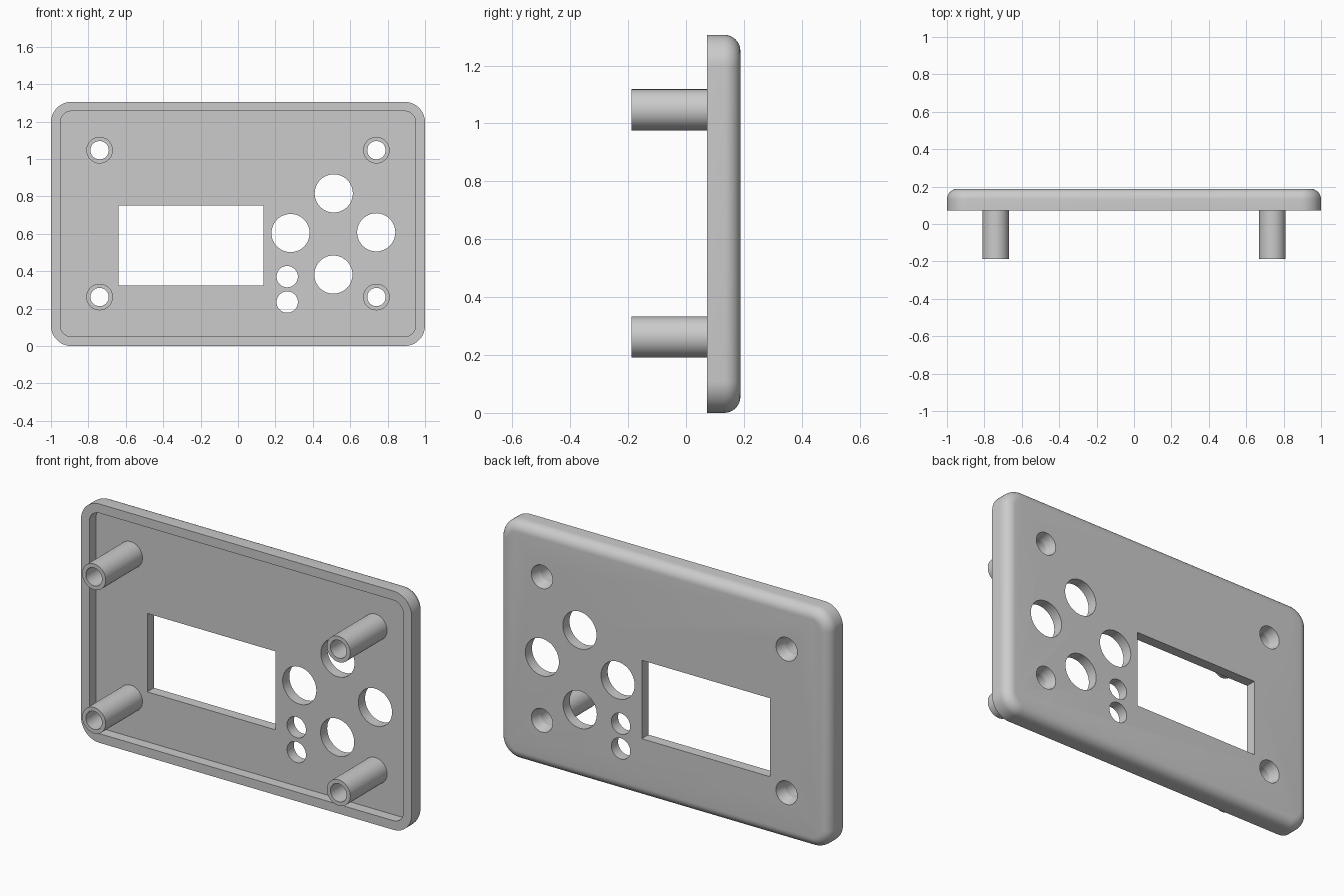
import bpy, bmesh, math

if "Cube" in bpy.data.objects:
    bpy.data.objects.remove(bpy.data.objects["Cube"], do_unlink=True)

# Main dimensions
HEIGHT = 1.306
FRONT, FLOOR, BACK = 0.072, 0.13, 0.188
CORNER, FILLET, RIM = 0.11, 0.056, 0.05
POST_TIP, POST_R, BORE_R, SINK_R = -0.188, 0.071, 0.049, 0.064

grey = bpy.data.materials.new("plain grey")
grey.use_nodes = True
colour = (0.6, 0.6, 0.6, 1)
grey.diffuse_color = colour
grey.node_tree.nodes["Principled BSDF"].inputs["Base Color"].default_value = colour


def make_object(name, bm):
    bmesh.ops.recalc_face_normals(bm, faces=bm.faces)
    mesh = bpy.data.meshes.new(name)
    bm.to_mesh(mesh)
    bm.free()
    mesh.materials.append(grey)
    obj = bpy.data.objects.new(name, mesh)
    bpy.context.collection.objects.link(obj)
    return obj


def rounded_loop(inset, y, steps=12):
    """Rounded rectangle outline, inset from the outer edge, at depth y."""
    r = CORNER - inset
    cx, cz = 1 - CORNER, HEIGHT / 2 - CORNER
    points = []
    for q, (sx, sz) in enumerate([(1, 1), (-1, 1), (-1, -1), (1, -1)]):
        for i in range(steps + 1):
            a = math.pi / 2 * (q + i / steps)
            points.append((sx * cx + r * math.cos(a), y,
                           HEIGHT / 2 + sz * cz + r * math.sin(a)))
    return points


def circle_loop(x, z, r, y, steps=48):
    return [(x + r * math.cos(2 * math.pi * i / steps), y,
             z + r * math.sin(2 * math.pi * i / steps)) for i in range(steps)]


def loft(name, loops, closed=False):
    """Skin a row of loops; cap the ends, or join them into a ring."""
    bm = bmesh.new()
    rings = [[bm.verts.new(p) for p in loop] for loop in loops]
    pairs = list(zip(rings, rings[1:]))
    if closed:
        pairs.append((rings[-1], rings[0]))
    else:
        bm.faces.new(rings[0])
        bm.faces.new(rings[-1])
    for a, b in pairs:
        for i in range(len(a)):
            j = (i + 1) % len(a)
            bm.faces.new((a[i], a[j], b[j], b[i]))
    return make_object(name, bm)


def cut(target, cutter):
    cutter.hide_render = True
    mod = target.modifiers.new("cut", "BOOLEAN")
    mod.operation = "DIFFERENCE"
    mod.solver = "EXACT"
    mod.object = cutter
    bpy.context.view_layer.objects.active = target
    bpy.ops.object.modifier_apply(modifier=mod.name)
    bpy.data.objects.remove(cutter, do_unlink=True)


def smooth(obj):
    bpy.ops.object.select_all(action="DESELECT")
    obj.select_set(True)
    bpy.context.view_layer.objects.active = obj
    bpy.ops.object.shade_smooth_by_angle(angle=math.radians(30))


# Cover plate: recessed inside, rounded over on the back edge
loops = [rounded_loop(RIM, FLOOR), rounded_loop(RIM, FRONT), rounded_loop(0, FRONT)]
for i in range(9):
    a = math.pi / 2 * i / 8
    loops.append(rounded_loop(FILLET * (1 - math.cos(a)),
                              BACK - FILLET * (1 - math.sin(a))))
plate = loft("cover_plate", loops)

# Screen window
x0, x1, z0, z1 = -0.64, 0.136, 0.323, 0.752
window = [[(x0, y, z0), (x1, y, z0), (x1, y, z1), (x0, y, z1)] for y in (0, 0.3)]
cut(plate, loft("window_cutter", window))

# Button holes: four large, two small
for x, z, r in [(0.512, 0.816, 0.102), (0.281, 0.604, 0.102), (0.739, 0.608, 0.102),
                (0.51, 0.382, 0.102), (0.263, 0.371, 0.057), (0.263, 0.235, 0.057)]:
    cut(plate, loft("button_cutter", [circle_loop(x, z, r, y) for y in (0, 0.3)]))

# Hollow screw posts, with bores that widen towards the back of the plate
spread = (SINK_R - BORE_R) / (BACK - FLOOR)
for side, x in (("left", 0.74), ("right", -0.74)):
    for level, z in (("upper", 1.047), ("lower", 0.262)):
        cut(plate, loft("bore_cutter", [
            circle_loop(x, z, BORE_R, 0.1), circle_loop(x, z, BORE_R, FLOOR),
            circle_loop(x, z, SINK_R + 0.02 * spread, BACK + 0.02)]))
        post = loft(f"{level}_{side}_post", [
            circle_loop(x, z, BORE_R, POST_TIP), circle_loop(x, z, POST_R, POST_TIP),
            circle_loop(x, z, POST_R, FLOOR), circle_loop(x, z, BORE_R, FLOOR)], closed=True)
        smooth(post)

smooth(plate)
